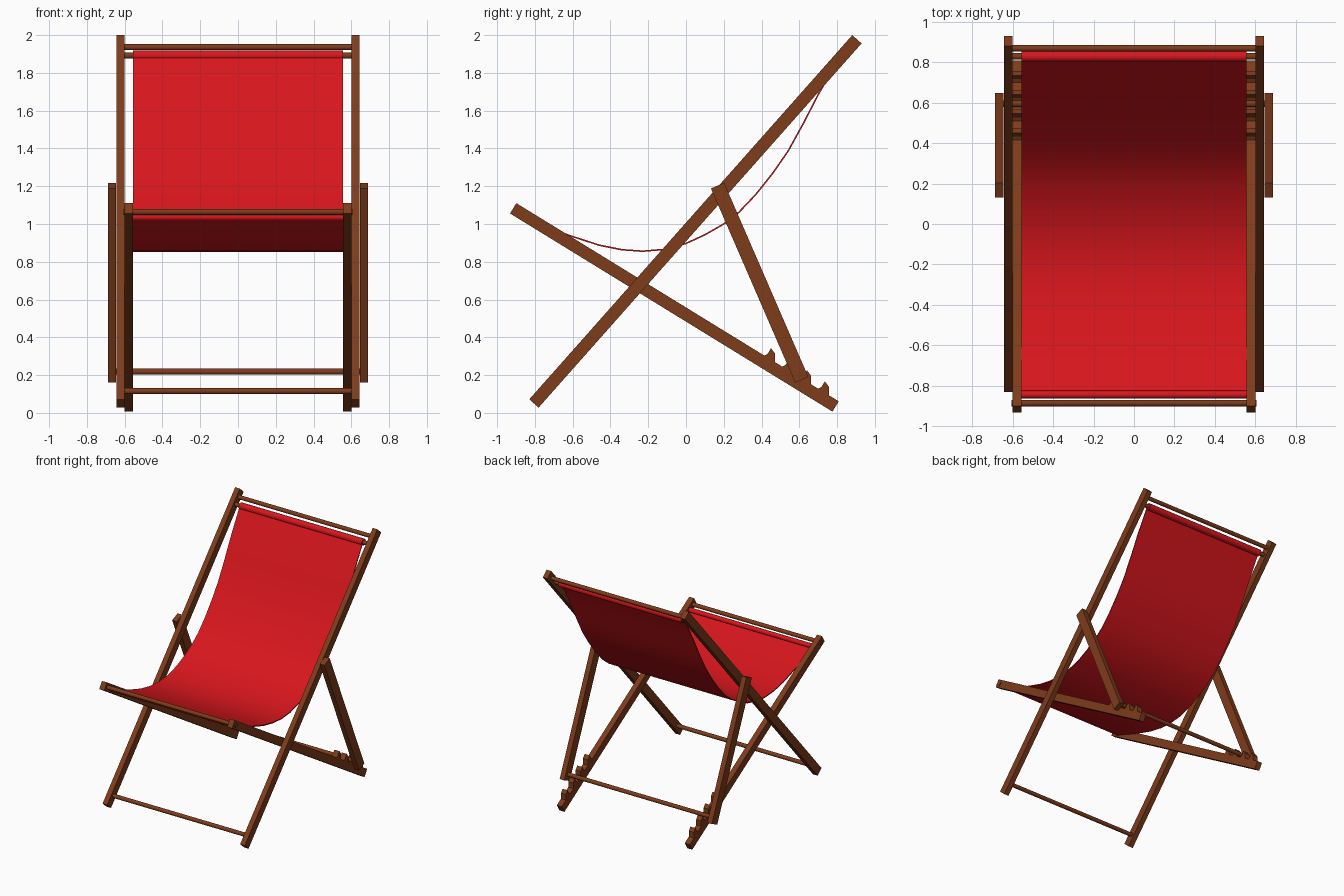
import bpy, bmesh, math
from mathutils import Vector

if "Cube" in bpy.data.objects:
    bpy.data.objects.remove(bpy.data.objects["Cube"])


def material(name, color):
    m = bpy.data.materials.new(name)
    m.diffuse_color = (*color, 1)
    m.use_nodes = True
    m.node_tree.nodes["Principled BSDF"].inputs["Base Color"].default_value = m.diffuse_color
    return m


WOOD = material("brown_wood", (0.21, 0.045, 0.011))
CLOTH = material("red_canvas", (0.68, 0.008, 0.012))


def extrude_profile(name, pts, x0, x1, mat, smooth=False):
    """Closed (y, z) profile extruded along x."""
    bm = bmesh.new()
    face = bm.faces.new([bm.verts.new((x0, y, z)) for y, z in pts])
    ext = bmesh.ops.extrude_face_region(bm, geom=[face])
    verts = [v for v in ext["geom"] if isinstance(v, bmesh.types.BMVert)]
    bmesh.ops.translate(bm, verts=verts, vec=(x1 - x0, 0, 0))
    bmesh.ops.recalc_face_normals(bm, faces=bm.faces)
    me = bpy.data.meshes.new(name)
    bm.to_mesh(me)
    bm.free()
    me.materials.append(mat)
    ob = bpy.data.objects.new(name, me)
    bpy.context.collection.objects.link(ob)
    if smooth:
        bpy.context.view_layer.objects.active = ob
        bpy.ops.object.select_all(action="DESELECT")
        ob.select_set(True)
        bpy.ops.object.shade_smooth_by_angle(angle=math.radians(40))
    return ob


def mirrored(name, pts, x0, x1):
    ob = extrude_profile(name, pts, x0, x1, WOOD)
    ob.modifiers.new("mirror", "MIRROR")
    return ob


def bar(name, a, b, width, x0, x1):
    """Pair of straight slats between two (y, z) points."""
    a, b = Vector(a), Vector(b)
    d = (b - a).normalized()
    n = Vector((-d.y, d.x)) * width / 2
    return mirrored(name, [a + n, b + n, b - n, a - n], x0, x1)


def rod(name, y, z, half, r=0.016, sides=20):
    pts = [(y + r * math.cos(i * math.tau / sides), z + r * math.sin(i * math.tau / sides))
           for i in range(sides)]
    return extrude_profile(name, pts, -half, half, WOOD, True)


# crossing frames and rear props
bar("back_frame_post", (-0.805, 0.05), (0.905, 1.978), 0.066, 0.60, 0.642)
bar("seat_frame_rail", (-0.915, 1.083), (0.792, 0.034), 0.064, 0.555, 0.60)
bar("rear_prop", (0.167, 1.203), (0.613, 0.175), 0.076, 0.645, 0.687)

# notch teeth along the rear of the seat rails
for i in range(4):
    y, z = 0.45 + 0.095 * i, 0.343 - 0.0585 * i
    mirrored(f"notch_tooth_{i + 1}",
             [(y - 0.045, z - 0.07), (y - 0.045, z - 0.045), (y - 0.018, z - 0.031),
              (y, z), (y + 0.021, z - 0.028), (y + 0.021, z - 0.1)], 0.555, 0.60)

# cross rods
rod("top_rod", 0.868, 1.936, 0.61)
rod("back_canvas_rod", 0.828, 1.891, 0.61)
rod("foot_rod", -0.748, 0.115, 0.61)
rod("prop_rod", 0.595, 0.218, 0.65)
rod("front_rod", -0.885, 1.064, 0.606)
rod("seat_canvas_rod", -0.843, 1.036, 0.59)

# sagging canvas, a thin closed strip
path = [(0.815, 1.888), (0.765, 1.80), (0.70, 1.685), (0.62, 1.53), (0.54, 1.385), (0.46, 1.27),
        (0.37, 1.157), (0.28, 1.062), (0.20, 1.0), (0.10, 0.943), (0.0, 0.897), (-0.12, 0.865),
        (-0.23, 0.856), (-0.34, 0.864), (-0.46, 0.888), (-0.62, 0.94), (-0.74, 0.985), (-0.838, 1.024)]
P = [Vector(p) for p in path]
top, low = [], []
for i, p in enumerate(P):
    d = (P[min(i + 1, len(P) - 1)] - P[max(i - 1, 0)]).normalized()
    n = Vector((d.y, -d.x)) * 0.004
    top.append(p + n)
    low.append(p - n)
extrude_profile("canvas_seat", top + low[::-1], -0.555, 0.555, CLOTH, True)

# canvas hems wrapped around the two inner rods
for name, cy, cz, r in (("back_hem", 0.828, 1.891, 0.027), ("front_hem", -0.843, 1.036, 0.019)):
    extrude_profile(name, [(cy + r * math.cos(i * math.tau / 20), cz + r * math.sin(i * math.tau / 20))
                           for i in range(20)], -0.555, 0.555, CLOTH, True)
